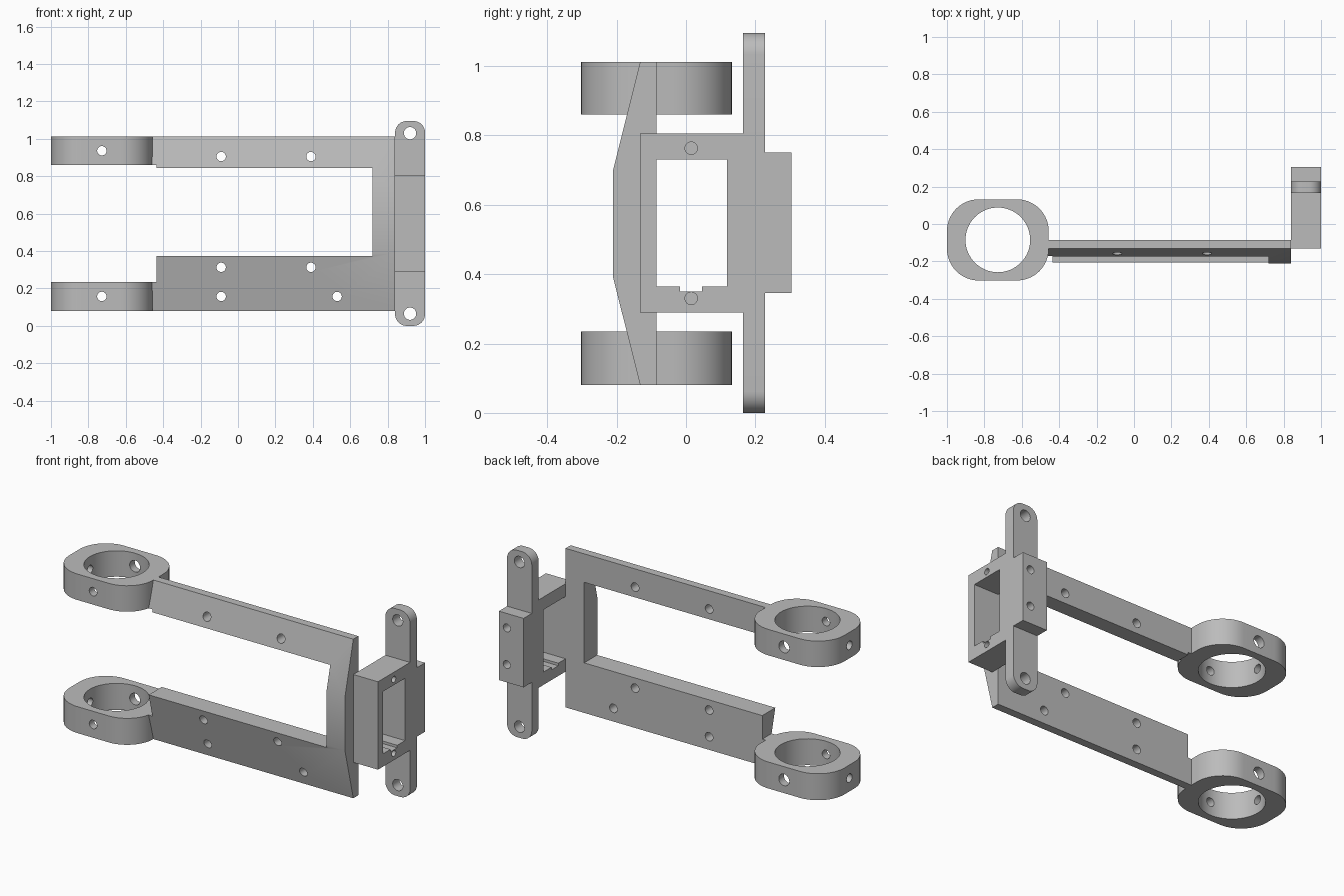
import bpy, bmesh, math

if "Cube" in bpy.data.objects:
    bpy.data.objects.remove(bpy.data.objects["Cube"], do_unlink=True)

grey = bpy.data.materials.new("plain grey")
grey.use_nodes = True
TONE = (0.5, 0.5, 0.5, 1)
grey.diffuse_color = TONE
grey.node_tree.nodes["Principled BSDF"].inputs["Base Color"].default_value = TONE


def prism(name, outline, axis, lo, hi):
    """Extrude a 2D outline along an axis from lo to hi."""
    place = {"x": lambda u, v, w: (w, u, v),
             "y": lambda u, v, w: (u, w, v),
             "z": lambda u, v, w: (u, v, w)}[axis]
    bm = bmesh.new()
    ends = [[bm.verts.new(place(u, v, w)) for u, v in outline] for w in (lo, hi)]
    bm.faces.new(ends[0])
    bm.faces.new(ends[1])
    n = len(outline)
    for i in range(n):
        j = (i + 1) % n
        bm.faces.new((ends[0][i], ends[0][j], ends[1][j], ends[1][i]))
    bmesh.ops.recalc_face_normals(bm, faces=bm.faces)
    mesh = bpy.data.meshes.new(name)
    bm.to_mesh(mesh)
    bm.free()
    mesh.materials.append(grey)
    obj = bpy.data.objects.new(name, mesh)
    bpy.context.collection.objects.link(obj)
    return obj


def arc(u, v, r, start, sweep, steps):
    return [(u + r * math.cos(math.radians(start + sweep * i / steps)),
             v + r * math.sin(math.radians(start + sweep * i / steps)))
            for i in range(steps + 1)]


def circle(u, v, r, steps=32):
    return arc(u, v, r, 0, 360, steps)[:-1]


def rect(u0, v0, u1, v1):
    return [(u0, v0), (u1, v0), (u1, v1), (u0, v1)]


def cut(obj, outline, axis, lo, hi):
    """Subtract a prism from an object."""
    cutter = prism("cutter", outline, axis, lo, hi)
    cutter.hide_render = True
    mod = obj.modifiers.new("cut", "BOOLEAN")
    mod.operation = "DIFFERENCE"
    mod.solver = "EXACT"
    mod.object = cutter
    bpy.context.view_layer.objects.active = obj
    bpy.ops.object.modifier_apply(modifier=mod.name)
    bpy.data.objects.remove(cutter, do_unlink=True)


parts = []

# Main frame: faceted profile, opened into two arms joined by an end web
frame = prism("main_frame", [(-0.085, 0.08), (-0.085, 1.012), (-0.132, 1.012),
                             (-0.21, 0.70), (-0.21, 0.39), (-0.132, 0.08)],
              "x", -0.48, 0.84)
cut(frame, [(-0.6, 0.235), (-0.435, 0.235), (-0.435, 0.373), (0.72, 0.373),
            (0.72, 0.845), (-0.435, 0.845), (-0.435, 0.86), (-0.6, 0.86)],
    "y", -0.4, 0.2)
for x, z in [(-0.09, 0.905), (0.39, 0.905), (-0.09, 0.313),
             (0.39, 0.313), (-0.09, 0.157), (0.53, 0.157)]:
    cut(frame, circle(x, z, 0.025), "y", -0.4, 0.2)
parts.append(frame)

# Clamp rings at the ends of the arms
CX, CY, CORNER = -0.728, -0.085, 0.17
DX, DY = 0.272 - CORNER, 0.217 - CORNER
ring_outline = []
for sx, sy, start in [(1, 1, 0), (-1, 1, 90), (-1, -1, 180), (1, -1, 270)]:
    ring_outline += arc(CX + sx * DX, CY + sy * DY, CORNER, start, 90, 14)
for name, z0, z1 in [("lower_ring", 0.08, 0.235), ("upper_ring", 0.86, 1.012)]:
    ring = prism(name, ring_outline, "z", z0, z1)
    mid = (z0 + z1) / 2
    cut(ring, circle(CX, CY, 0.173, 64), "z", z0 - 0.1, z1 + 0.1)
    cut(ring, circle(CX, mid, 0.025), "y", -0.4, CY)
    cut(ring, circle(CX, mid, 0.034), "y", CY, 0.3)
    cut(ring, circle(CY, mid, 0.025), "x", -1.1, CX)
    parts.append(ring)

# Bracket body with a window, a small groove and blind screw holes
body = prism("bracket_body", [(-0.132, 0.29), (0.228, 0.29), (0.228, 0.346),
                              (0.304, 0.346), (0.304, 0.75), (0.228, 0.75),
                              (0.228, 0.805), (-0.132, 0.805)], "x", 0.84, 1.0)
cut(body, [(-0.085, 0.365), (-0.017, 0.365), (-0.017, 0.35), (0.046, 0.35),
           (0.046, 0.365), (0.118, 0.365), (0.118, 0.73), (-0.085, 0.73)],
    "x", 0.7, 1.1)
for z in (0.33, 0.763):
    cut(body, circle(0.015, z, 0.018), "x", 0.9, 1.1)
for z in (0.45, 0.665):
    cut(body, circle(0.949, z, 0.023), "y", 0.2, 0.4)
parts.append(body)

# Rounded mounting ears above and below the body
ROUND = 0.062
lower = [(1.0, 0.29), (0.84, 0.29)]
lower += arc(0.84 + ROUND, ROUND, ROUND, 180, 90, 10)
lower += arc(1.0 - ROUND, ROUND, ROUND, 270, 90, 10)
upper = [(x, 1.095 - z) for x, z in lower]
upper[0], upper[1] = (1.0, 0.805), (0.84, 0.805)
for name, outline, z in [("lower_ear", lower, 0.065), ("upper_ear", upper, 1.03)]:
    ear = prism(name, outline, "y", 0.165, 0.228)
    cut(ear, circle(0.92, z, 0.033), "y", 0.0, 0.4)
    parts.append(ear)

# Smooth the curved walls, keep the edges crisp
bpy.ops.object.select_all(action="DESELECT")
for obj in parts:
    obj.select_set(True)
bpy.context.view_layer.objects.active = parts[0]
bpy.ops.object.shade_smooth_by_angle(angle=math.radians(20))
